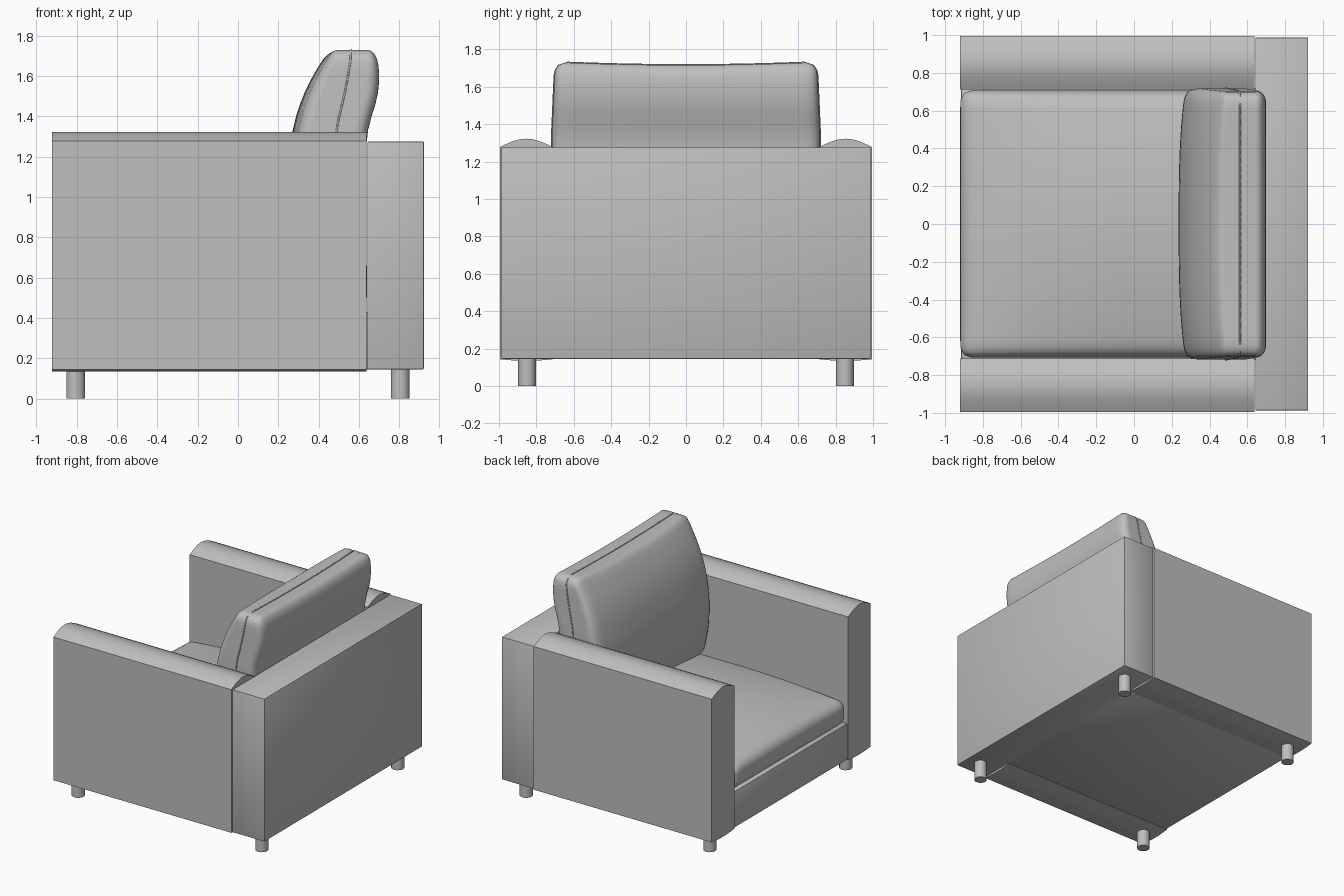
import bpy, bmesh, math
from mathutils import Vector

cube = bpy.data.objects.get("Cube")
if cube:
    bpy.data.objects.remove(cube, do_unlink=True)

# One upholstery colour for everything
fabric = bpy.data.materials.new("grey_fabric")
fabric.use_nodes = True
colour = (0.52, 0.52, 0.52, 1)
fabric.diffuse_color = colour
fabric.node_tree.nodes["Principled BSDF"].inputs["Base Color"].default_value = colour


def finish(bm, name):
    bmesh.ops.recalc_face_normals(bm, faces=bm.faces)
    mesh = bpy.data.meshes.new(name)
    bm.to_mesh(mesh)
    bm.free()
    mesh.materials.append(fabric)
    obj = bpy.data.objects.new(name, mesh)
    bpy.context.collection.objects.link(obj)
    bpy.ops.object.select_all(action='DESELECT')
    obj.select_set(True)
    bpy.context.view_layer.objects.active = obj
    bpy.ops.object.shade_smooth_by_angle(angle=math.radians(35))


def box(name, low, high, bevel=0.004):
    bm = bmesh.new()
    bmesh.ops.create_cube(bm, size=1)
    for v in bm.verts:
        v.co = Vector([(a + b) / 2 + c * (b - a) for a, b, c in zip(low, high, v.co)])
    bmesh.ops.bevel(bm, geom=bm.edges[:], offset=bevel, segments=2,
                    profile=0.5, affect='EDGES')
    finish(bm, name)


def rounded(p, half, r):
    """Pull a point on a box onto the same box with rounded edges."""
    inner = Vector([max(r - h, min(h - r, c)) for c, h in zip(p, half)])
    d = p - inner
    return inner + d.normalized() * r


def cushion(name, half, r, shape):
    bm = bmesh.new()
    bmesh.ops.create_cube(bm, size=2)
    bmesh.ops.subdivide_edges(bm, edges=bm.edges[:], cuts=23, use_grid_fill=True)
    for v in bm.verts:
        # Rows crowd toward the edges to keep the rounding smooth
        p = Vector([math.sin(c * math.pi / 2) * h for c, h in zip(v.co, half)])
        v.co = shape(rounded(p, half, r))
    finish(bm, name)


def along(points, z):
    """Interpolate x through (z, x) pairs."""
    for (z0, x0), (z1, x1) in zip(points, points[1:]):
        if z <= z1:
            return x0 + (x1 - x0) * max(0, (z - z0) / (z1 - z0))
    return points[-1][1]


# Frame: seat base and back
box("seat_base", (-0.915, -0.72, 0.145), (0.65, 0.72, 0.43))
box("backrest_frame", (0.642, -0.987, 0.145), (0.922, 0.987, 1.275))

# Arms with crowned tops and slightly bowed undersides
for side, label in ((1, "left"), (-1, "right")):
    steps = [i / 16 for i in range(17)]
    top = [(0.712 + 0.283 * t, 1.277 + 0.045 * math.sin(math.pi * t)) for t in steps]
    under = [(0.995 - 0.283 * t, 0.143 - 0.009 * math.sin(math.pi * t)) for t in steps]
    bm = bmesh.new()
    face = bm.faces.new([bm.verts.new((-0.922, side * y, z)) for y, z in top + under])
    extruded = bmesh.ops.extrude_face_region(bm, geom=[face], use_keep_orig=True)
    bmesh.ops.translate(bm, vec=(1.56, 0, 0),
                        verts=[g for g in extruded["geom"] if isinstance(g, bmesh.types.BMVert)])
    finish(bm, "armrest_" + label)


# Seat cushion, domed toward the middle and back
def seat_shape(p):
    x, y, z = p.x - 0.14, p.y, p.z + 0.525
    lift = max(0, (z - 0.43) / 0.19)
    gx = 1 - min(1, max(0, -x / 0.92)) ** 2
    gy = 1 - (y / 0.707) ** 2
    return Vector((x, y, z + lift * (0.04 * gx + 0.09 * gy * (0.1 + 0.9 * gx))))


cushion("seat_cushion", Vector((0.78, 0.707, 0.095)), 0.065, seat_shape)

# Back cushion, leaning away from the sitter
FRONT = [(0.66, 0.29), (0.9, 0.24), (1.1, 0.235), (1.2, 0.245), (1.32, 0.268),
         (1.45, 0.30), (1.58, 0.355), (1.73, 0.44)]
BACK = [(0.66, 0.62), (1.25, 0.636), (1.32, 0.642), (1.38, 0.655), (1.46, 0.683),
        (1.55, 0.70), (1.64, 0.70), (1.73, 0.685)]
BACK_HALF = Vector((0.2, 0.70, 0.535))


def back_shape(p):
    z = p.z + 1.197
    s = p.x / BACK_HALF.x
    a = sum(along(FRONT, z + d) for d in (-0.05, 0, 0.05)) / 3
    b = sum(along(BACK, z + d) for d in (-0.03, 0, 0.03)) / 3
    u = abs(p.y / BACK_HALF.y)
    x = (a + b) / 2 + s * (b - a) / 2
    x += 0.035 * u ** 3 * max(0, -s)                    # slimmer at the front corners
    y = p.y * (1 + 0.025 * min(1, max(0, (1.73 - z) / 0.4)))
    sag = 0.016 * (1 - min(1, u) ** 2) * max(0, p.z / BACK_HALF.z) ** 3
    return Vector((x, y, z - sag))


cushion("back_cushion", BACK_HALF, 0.065, back_shape)

# Seam running round the back cushion
curve = bpy.data.curves.new("back_cushion_seam", 'CURVE')
curve.dimensions = '3D'
curve.bevel_depth = 0.005
curve.bevel_resolution = 1
count = 120
spline = curve.splines.new('POLY')
spline.points.add(count - 1)
spline.use_cyclic_u = True
for i, point in enumerate(spline.points):
    a = 2 * math.pi * i / count
    c, s = math.cos(a), math.sin(a)
    m = max(abs(c), abs(s))
    p = rounded(Vector((0, BACK_HALF.y * c / m, BACK_HALF.z * s / m)), BACK_HALF, 0.065)
    p.x = BACK_HALF.x * (0.22 - 0.2 * max(0, s / m))
    point.co = (*back_shape(p), 1)
curve.materials.append(fabric)
bpy.context.collection.objects.link(bpy.data.objects.new("back_cushion_seam", curve))

# Four round legs
for x, xname in ((-0.805, "front"), (0.805, "rear")):
    for y, yname in ((0.85, "left"), (-0.85, "right")):
        bm = bmesh.new()
        bmesh.ops.create_cone(bm, cap_ends=True, segments=24, radius1=0.047,
                              radius2=0.047, depth=0.16)
        bmesh.ops.translate(bm, verts=bm.verts, vec=(x, y, 0.08))
        finish(bm, f"{xname}_{yname}_leg")
